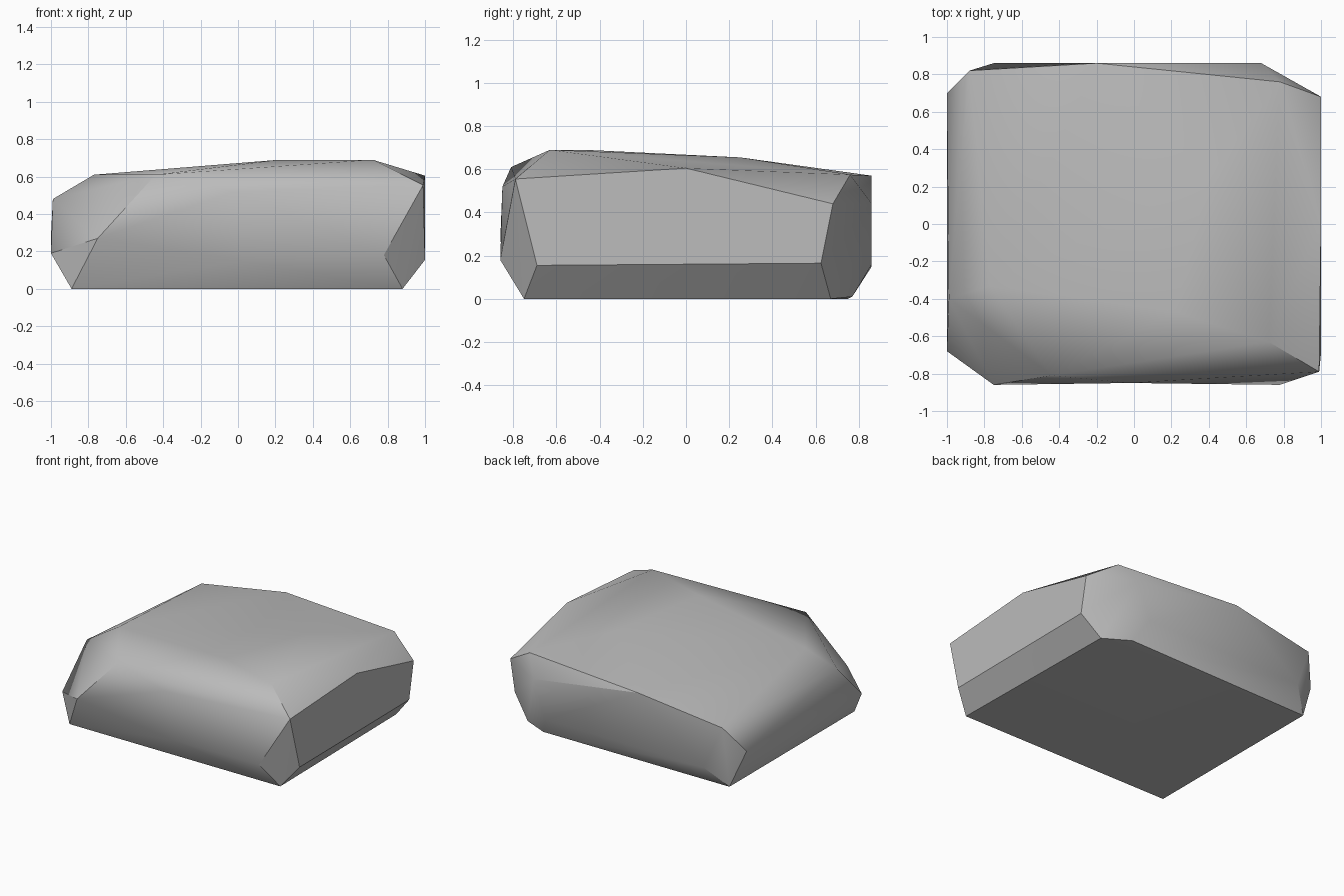
import bpy
import bmesh
import math
from mathutils import Vector

old = bpy.data.objects.get("Cube")
if old:
    bpy.data.objects.remove(old, do_unlink=True)

# Corner points of the boulder, grouped by region
base = [(.88, -.75, 0), (.86, .67, 0), (.66, .77, .01), (-.89, .75, 0), (-.89, -.75, 0)]
left_side = [(.99, -.79, .555), (1, 0, .605), (1, .68, .44), (1, .625, .165), (1, -.69, .155)]
back_side = [(.78, .76, .575), (.68, .86, .44), (.58, .86, .16), (-.2, .86, .57),
             (-.75, .86, .15), (-.88, .82, .47)]
right_side = [(-1, .7, .28), (-.99, -.4, .48), (-1, -.68, .19)]
front_side = [(-.75, -.86, .27), (-.44, -.81, .61), (-.02, -.85, .52),
              (.23, -.855, .35), (.78, -.86, .18)]
crown = [(-.77, -.33, .61), (.4, .25, .655), (.22, -.47, .69), (.72, -.63, .69)]

# Chip points: kept proud while the hull is wrapped, then sunk into the front
chips = {(.03, -.87, .15): (.025, -.82, .15), (.12, -.77, .53): (.12, -.73, .52)}

bm = bmesh.new()
for point in base + left_side + back_side + right_side + front_side + crown:
    bm.verts.new(point)
chip_verts = [(bm.verts.new(proud), sunk) for proud, sunk in chips.items()]

# Wrap the points in one skin
hull = bmesh.ops.convex_hull(bm, input=list(bm.verts))
inside = {v for v in hull["geom_interior"] if isinstance(v, bmesh.types.BMVert)}
for vert, sunk in chip_verts:
    if vert not in inside:
        vert.co = Vector(sunk)
bmesh.ops.delete(bm, geom=[v for v in bm.verts if not v.link_faces], context='VERTS')

# Merge nearly flat neighbours into broad facets
bmesh.ops.dissolve_limit(bm, angle_limit=math.radians(2),
                         verts=list(bm.verts), edges=list(bm.edges))
bmesh.ops.recalc_face_normals(bm, faces=list(bm.faces))

# Smooth weathered surfaces, crisp broken edges
for face in bm.faces:
    face.smooth = True
for edge in bm.edges:
    a, b = (v.co for v in edge.verts)
    worn_side = max(a.x, b.x) < -.95
    worn_shoulder = max(a.x, b.x) < -.7 and min(a.z, b.z) > .45
    crisp = edge.calc_face_angle(0) > math.radians(32)
    edge.smooth = worn_side or worn_shoulder or not crisp

mesh = bpy.data.meshes.new("boulder")
bm.to_mesh(mesh)
bm.free()
boulder = bpy.data.objects.new("boulder", mesh)
bpy.context.collection.objects.link(boulder)

# Plain stone colour
stone = bpy.data.materials.new("stone_grey")
stone.use_nodes = True
grey = (.5, .5, .5, 1)
stone.diffuse_color = grey
stone.node_tree.nodes["Principled BSDF"].inputs["Base Color"].default_value = grey
mesh.materials.append(stone)
